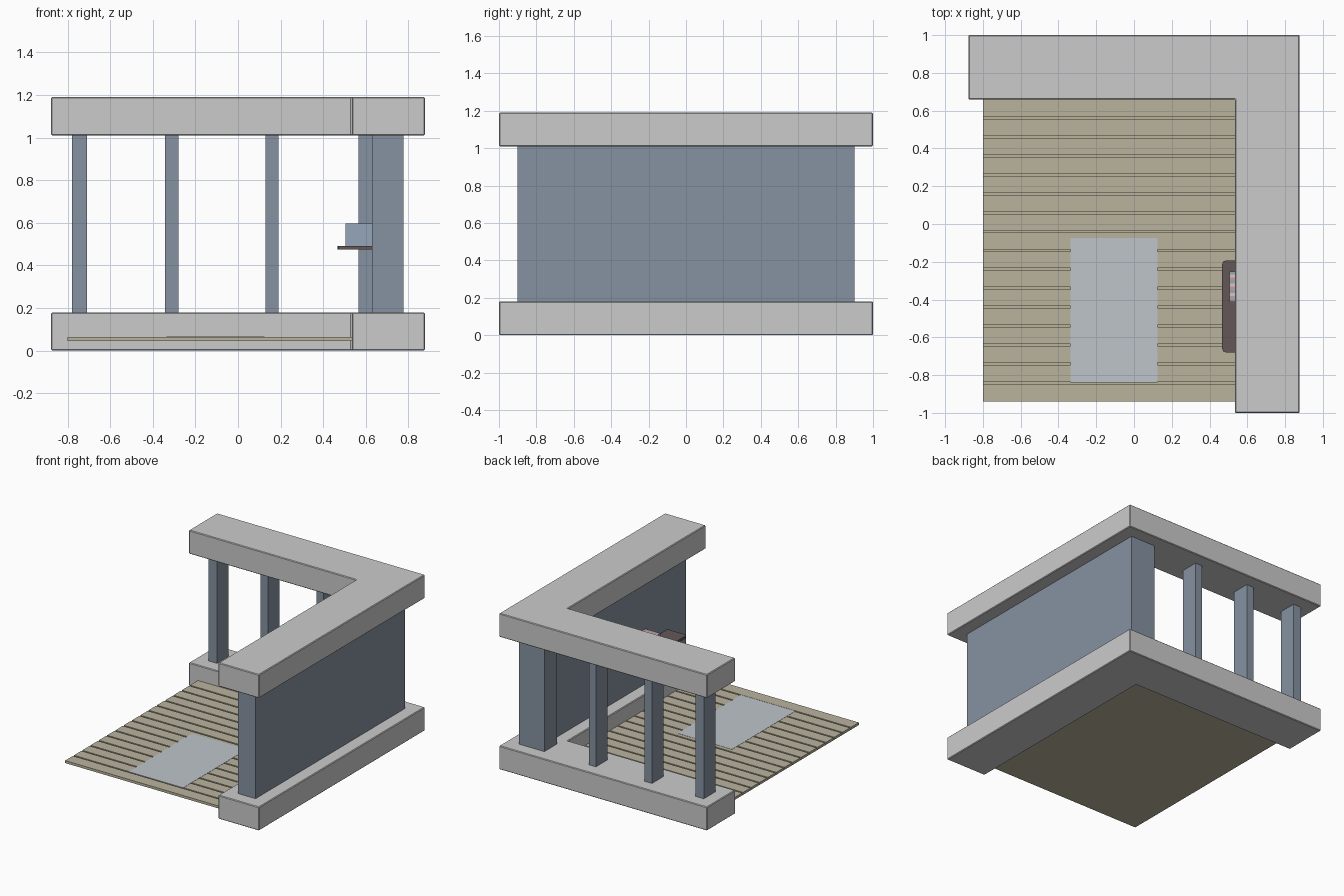
import bpy, bmesh

if "Cube" in bpy.data.objects:
    bpy.data.objects.remove(bpy.data.objects["Cube"])

def mat(name, c):
    m = bpy.data.materials.new(name)
    m.diffuse_color = (*c, 1)
    m.use_nodes = True
    m.node_tree.nodes["Principled BSDF"].inputs["Base Color"].default_value = m.diffuse_color
    return m

WALL = mat("blue_grey", (0.24, 0.29, 0.36))
RUG = mat("pale_grey_blue", (0.52, 0.56, 0.60))
WOOD = mat("pale_wood", (0.49, 0.45, 0.34))
DARK = mat("dark_wood", (0.13, 0.095, 0.095))
BOOKS = [mat("book_blue", (0.30, 0.38, 0.48)), mat("book_pink", (0.62, 0.32, 0.32)),
         mat("book_cream", (0.65, 0.58, 0.54))]

def prism(name, outline, z0, z1, material=None, bevel=0):
    """Extrude a counter-clockwise plan outline from z0 to z1."""
    bm = bmesh.new()
    face = bm.faces.new([bm.verts.new((x, y, z0)) for x, y in outline])
    if z1 > z0:
        ext = bmesh.ops.extrude_face_region(bm, geom=[face], use_keep_orig=True)
        vs = [g for g in ext["geom"] if isinstance(g, bmesh.types.BMVert)]
        bmesh.ops.translate(bm, verts=vs, vec=(0, 0, z1 - z0))
        bmesh.ops.recalc_face_normals(bm, faces=bm.faces)
    me = bpy.data.meshes.new(name)
    bm.to_mesh(me)
    bm.free()
    ob = bpy.data.objects.new(name, me)
    bpy.context.collection.objects.link(ob)
    if material:
        me.materials.append(material)
    if bevel:
        b = ob.modifiers.new("bevel", 'BEVEL')
        b.width, b.segments = bevel, 1
    return ob

def box(name, x0, x1, y0, y1, z0, z1, material=None, bevel=0):
    return prism(name, [(x0, y0), (x1, y0), (x1, y1), (x0, y1)], z0, z1, material, bevel)

# L-shaped plinth and matching top beam
X, IX, IY = 0.877, 0.534, 0.66
L = [(IX, -1), (X, -1), (X, 1), (-X, 1), (-X, IY), (IX, IY)]
prism("base_frame", L, 0, 0.18, bevel=0.005)
prism("top_beam", L, 1.01, 1.19, bevel=0.005)

# Side wall joined with the thicker corner pillar
prism("wall_with_corner_pillar",
      [(0.63, -0.9), (0.778, -0.9), (0.778, 0.9), (0.565, 0.9), (0.565, 0.745), (0.63, 0.745)],
      0.178, 1.012, WALL)

# Back posts
for i, (x0, x1) in enumerate([(-0.78, -0.71), (-0.343, -0.28), (0.13, 0.19)]):
    box(f"back_post_{i + 1}", x0, x1, 0.76, 0.9, 0.178, 1.012, WALL)

# Plank floor with narrow grooves over a thin backing board
x0, x1, y0, y1, pitch, gap = -0.8, IX, -0.94, IY, 0.1, 0.012
box("floor_backing", x0, x1, y0, y1, 0.045, 0.053, WOOD)
for i in range(16):
    lo = y0 + i * pitch + (gap / 2 if i else 0)
    hi = y0 + (i + 1) * pitch - (gap / 2 if i < 15 else 0)
    box(f"floor_plank_{i + 1}", x0, x1, lo, hi, 0.053, 0.064, WOOD)

# Flat rug
box("rug", -0.335, 0.125, -0.84, -0.075, 0.0645, 0.066, RUG)

# Wall shelf with clipped outer corners
sx, c = 0.467, 0.02
prism("wall_shelf", [(sx + c, -0.68), (0.632, -0.68), (0.632, -0.193), (sx + c, -0.193),
                     (sx + 0.005, -0.199), (sx, -0.193 - c), (sx, -0.68 + c), (sx + 0.005, -0.674)],
      0.474, 0.492, DARK)

# Row of books standing on the shelf
n, b0, b1 = 10, -0.412, -0.252
for i in range(n):
    w = (b1 - b0) / n
    box(f"book_{i + 1}", 0.505, 0.63, b0 + i * w, b0 + (i + 1) * w, 0.492, 0.598, BOOKS[i % 3])
